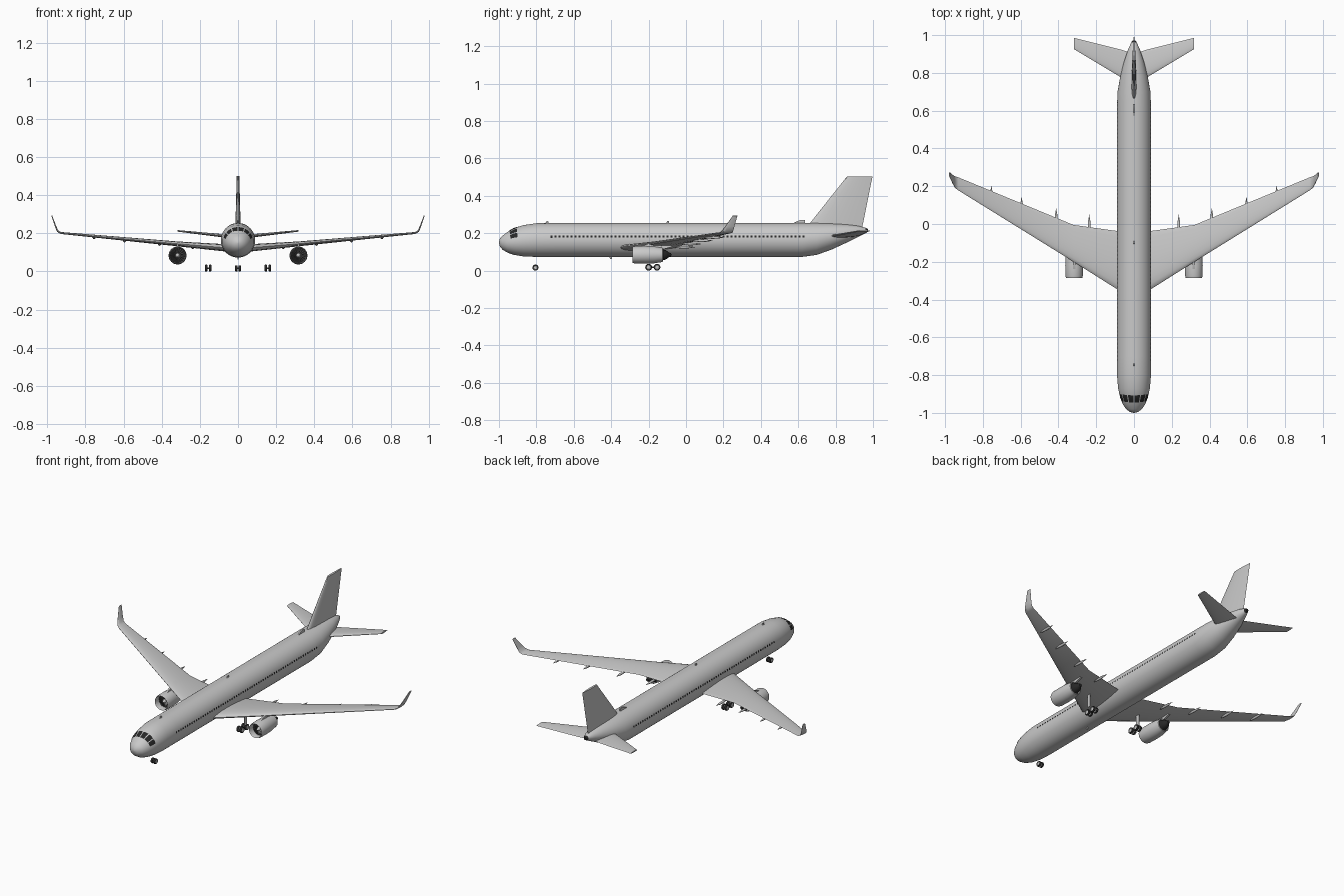
import bpy, bmesh, math
from mathutils import Vector

cube = bpy.data.objects.get("Cube")
if cube:
    bpy.data.objects.remove(cube, do_unlink=True)


def make_material(name, value):
    material = bpy.data.materials.new(name)
    material.use_nodes = True
    colour = (value, value, value, 1)
    material.diffuse_color = colour
    material.node_tree.nodes["Principled BSDF"].inputs["Base Color"].default_value = colour
    return material


body_grey = make_material("body grey", 0.588)
metal_grey = make_material("metal grey", 0.2)
dark_grey = make_material("dark grey", 0.02)
SIDES = ((1, "left"), (-1, "right"))


def finish(name, bm, materials, angle=35, closed=True):
    """Turn a bmesh into a smooth shaded object."""
    if closed:
        bmesh.ops.remove_doubles(bm, verts=bm.verts, dist=1e-6)
        bmesh.ops.recalc_face_normals(bm, faces=bm.faces)
    mesh = bpy.data.meshes.new(name)
    bm.to_mesh(mesh)
    bm.free()
    for material in materials:
        mesh.materials.append(material)
    obj = bpy.data.objects.new(name, mesh)
    bpy.context.collection.objects.link(obj)
    bpy.ops.object.select_all(action="DESELECT")
    obj.select_set(True)
    bpy.context.view_layer.objects.active = obj
    bpy.ops.object.shade_smooth_by_angle(angle=math.radians(angle))
    return obj


def loft(name, rings, materials, slots=None, caps=True):
    """Skin closed rings; slots gives the material index of each span."""
    bm = bmesh.new()
    rows = [[bm.verts.new(p) for p in ring] for ring in rings]
    for i, (a, b) in enumerate(zip(rows, rows[1:])):
        for j in range(len(a)):
            k = (j + 1) % len(a)
            face = bm.faces.new((a[j], a[k], b[k], b[j]))
            face.material_index = slots[i] if slots else 0
    if caps:
        for i, row in ((0, rows[0]), (-1, rows[-1])):
            bm.faces.new(row).material_index = slots[i] if slots else 0
    return finish(name, bm, materials)


def lathe(name, centre, axis, profile, materials, slots=None, steps=32):
    """Spin (radius, distance) points around the x or y axis."""
    rings = []
    for radius, along in profile:
        ring = []
        for i in range(steps):
            a = math.tau * i / steps
            u, v = radius * math.cos(a), radius * math.sin(a)
            offset = (along, u, v) if axis == "x" else (u, along, v)
            ring.append(Vector(centre) + Vector(offset))
        rings.append(ring)
    return loft(name, rings, materials, slots, caps=False)


def foil(name, sections, side=1):
    """Loft aerofoils from (x, leading y, trailing y, z, thickness, tilt)."""
    rings, n = [], 10
    for x, lead, trail, z, thick, tilt in sections:
        normal = Vector((-math.sin(math.radians(tilt)), 0, math.cos(math.radians(tilt))))
        ring = []
        for i in range(2 * n):
            a = math.pi * i / n
            c = (1 - math.cos(a)) / 2
            half = 1.3 * thick * math.sqrt(c) * (1 - c) + 0.0006
            p = Vector((x, lead + c * (trail - lead), z)) + normal * half * (1 if i < n else -1)
            p.x *= side
            ring.append(p)
        rings.append(ring)
    return loft(name, rings, [body_grey])


def plate(name, outline, x, half, material):
    """Extrude a (y, z) outline sideways."""
    return loft(name, [[(x + s * half, y, z) for y, z in outline] for s in (-1, 1)], [material])


# Fuselage: y, half width, bottom, top
HULL = [
    (-1, .002, .149, .153), (-.995, .022, .129, .172), (-.98, .042, .111, .187),
    (-.955, .059, .096, .206), (-.92, .073, .084, .227), (-.87, .084, .076, .243),
    (-.8, .09, .073, .253), (-.7, .09, .073, .254), (.62, .09, .073, .254),
    (.7, .087, .084, .254), (.78, .073, .113, .252), (.86, .053, .15, .247),
    (.92, .033, .18, .239), (.96, .015, .2, .229), (.972, .008, .207, .222),
]


def hull_point(y, angle, lift=0.0):
    """Point on the fuselage; the angle runs from the top towards +x."""
    for a, b in zip(HULL, HULL[1:]):
        if y <= b[0]:
            break
    t = (y - a[0]) / (b[0] - a[0])
    w, low, high = (a[i] + t * (b[i] - a[i]) for i in (1, 2, 3))
    r = math.radians(angle)
    return Vector(((w + lift) * math.sin(r), y,
                   (low + high) / 2 + ((high - low) / 2 + lift) * math.cos(r)))


loft("fuselage", [[hull_point(s[0], i * 7.5) for i in range(48)] for s in HULL],
     [body_grey, dark_grey], [0] * (len(HULL) - 2) + [1])


def add_pane(bm, y0, y1, a0, a1, side, n=1, slant=0.0):
    """Lay a pane on the fuselage skin."""
    grid = []
    for i in range(n + 1):
        row = []
        for j in range(n + 1):
            angle = a0 + (a1 - a0) * j / n
            y = y0 + (y1 - y0) * i / n + slant * angle
            p = hull_point(y, angle, 0.0015)
            p.x *= side
            row.append(bm.verts.new(p))
        grid.append(row)
    for i in range(n):
        for j in range(n):
            face = [grid[i][j], grid[i][j + 1], grid[i + 1][j + 1], grid[i + 1][j]]
            bm.faces.new(face if side < 0 else face[::-1])


# Cabin and cockpit windows
cabin, cockpit = bmesh.new(), bmesh.new()
for side, label in SIDES:
    for i in range(64):
        y = -.725 + i * .0214
        add_pane(cabin, y, y + .011, 75.5, 82.5, side)
    for a0, a1 in ((2, 24), (28, 50), (54, 74)):
        add_pane(cockpit, -.946, -.908, a0, a1, side, 6, .0001)
for name, bm in (("cabin_windows", cabin), ("cockpit_windows", cockpit)):
    bmesh.ops.recalc_face_normals(bm, faces=[])
    finish(name, bm, [dark_grey], closed=False)

# Tail fin and antennas
foil("tail_fin", [(0, .62, .936, .2, .03, 90), (0, .66, .946, .25, .026, 90),
                  (0, .86, .997, .502, .012, 90)])
plate("dorsal_fairing", [(.565, .25), (.59, .262), (.61, .27), (.635, .27), (.635, .25)],
      0, .004, body_grey)
for name, y, base, tip in (("front_antenna", -.745, .25, .265),
                           ("middle_antenna", -.1, .25, .265),
                           ("belly_antenna", -.405, .078, .063)):
    plate(name, [(y - .008, base), (y, tip), (y + .008, tip), (y + .01, base)], 0, .002, body_grey)

WHEEL = [(0, -.004), (.6, -.004), (.7, -.006), (.9, -.006), (1, -.003),
         (1, .003), (.9, .006), (.7, .006), (.6, .004), (0, .004)]


def wheel(name, x, y, radius):
    profile = [(r * radius, along) for r, along in WHEEL]
    lathe(name, (x, y, radius), "x", profile, [dark_grey, body_grey],
          [1, 1, 0, 0, 0, 0, 0, 1, 1], 20)


def rod(name, centre, axis, radius, half):
    lathe(name, centre, axis, [(0, -half), (radius, -half), (radius, half), (0, half)],
          [metal_grey], steps=10)


NACELLE = [(.039, -.25), (.040, -.28), (.0425, -.287), (.046, -.275), (.047, -.22),
           (.045, -.17), (.038, -.125), (.034, -.124), (.032, -.15)]
CORE = [(.034, -.145), (.029, -.125), (.025, -.108), (.017, -.096), (.014, -.094),
        (.008, -.08), (0, -.078)]
ENGINE = Vector((.317, 0, .084))

for side, label in SIDES:
    # Wing with upturned tip
    foil(label + "_wing", [
        (.02, -.388, -.046, .119, .036, 0), (.09, -.345, -.037, .126, .036, 4),
        (.32, -.2, -.005, .145, .024, 5), (.93, .178, .247, .202, .009, 8),
        (.946, .19, .252, .212, .008, 45), (.957, .21, .259, .237, .006, 65),
        (.977, .25, .275, .293, .004, 68)], side)
    foil(label + "_tailplane", [
        (.01, .74, .905, .182, .018, 0), (.075, .78, .925, .187, .016, 5),
        (.317, .925, .985, .213, .007, 5)], side)

    # Flap track fairings under the trailing edge
    for i, (x, tip, z) in enumerate(((.237, .05, .125), (.412, .085, .142),
                                     (.595, .145, .16), (.755, .205, .177))):
        lathe(f"{label}_flap_fairing_{i + 1}", (side * x, tip, z), "y",
              [(0, -.11), (.005, -.095), (.0075, -.065), (.006, -.035), (0, 0)],
              [body_grey], steps=12)

    # Engine
    centre = Vector((side * ENGINE.x, 0, ENGINE.z))
    lathe(label + "_nacelle", centre, "y", NACELLE, [body_grey])
    lathe(label + "_exhaust", centre, "y", CORE, [dark_grey])
    lathe(label + "_fan_disc", centre, "y", [(0, -.25), (.0395, -.25), (.0395, -.247), (0, -.247)],
          [dark_grey])
    lathe(label + "_spinner", centre, "y", [(0, -.274), (.006, -.266), (.012, -.25)], [body_grey])
    blades = bmesh.new()
    for i in range(18):
        a = math.tau * i / 18
        corners = []
        for r, shift, y in ((.011, 0, -.255), (.039, 0, -.255), (.039, .12, -.251), (.011, .2, -.251)):
            corners.append(blades.verts.new(
                centre + Vector((r * math.cos(a + shift), y, r * math.sin(a + shift)))))
        blades.faces.new(corners)
    finish(label + "_fan_blades", blades, [metal_grey], closed=False)
    plate(label + "_pylon", [(-.25, .126), (-.2, .145), (-.09, .14), (-.07, .128), (-.13, .112)],
          centre.x, .006, body_grey)

    # Main landing gear
    for y, place in ((-.2, "front"), (-.155, "rear")):
        for x, where in ((.146, "inner"), (.167, "outer")):
            wheel(f"{label}_{place}_{where}_wheel", side * x, y, .018)
        rod(f"{label}_{place}_axle", (side * .1565, y, .018), "x", .004, .01)
    rod(label + "_bogie_beam", (side * .1565, -.1775, .018), "y", .004, .0225)
    plate(label + "_gear_door", [(-.19, .04), (-.165, .04), (-.165, .125), (-.19, .125)],
          side * .176, .001, body_grey)

    wheel(label + "_nose_wheel", side * .009, -.805, .016)

rod("nose_axle", (0, -.805, .016), "x", .004, .009)
